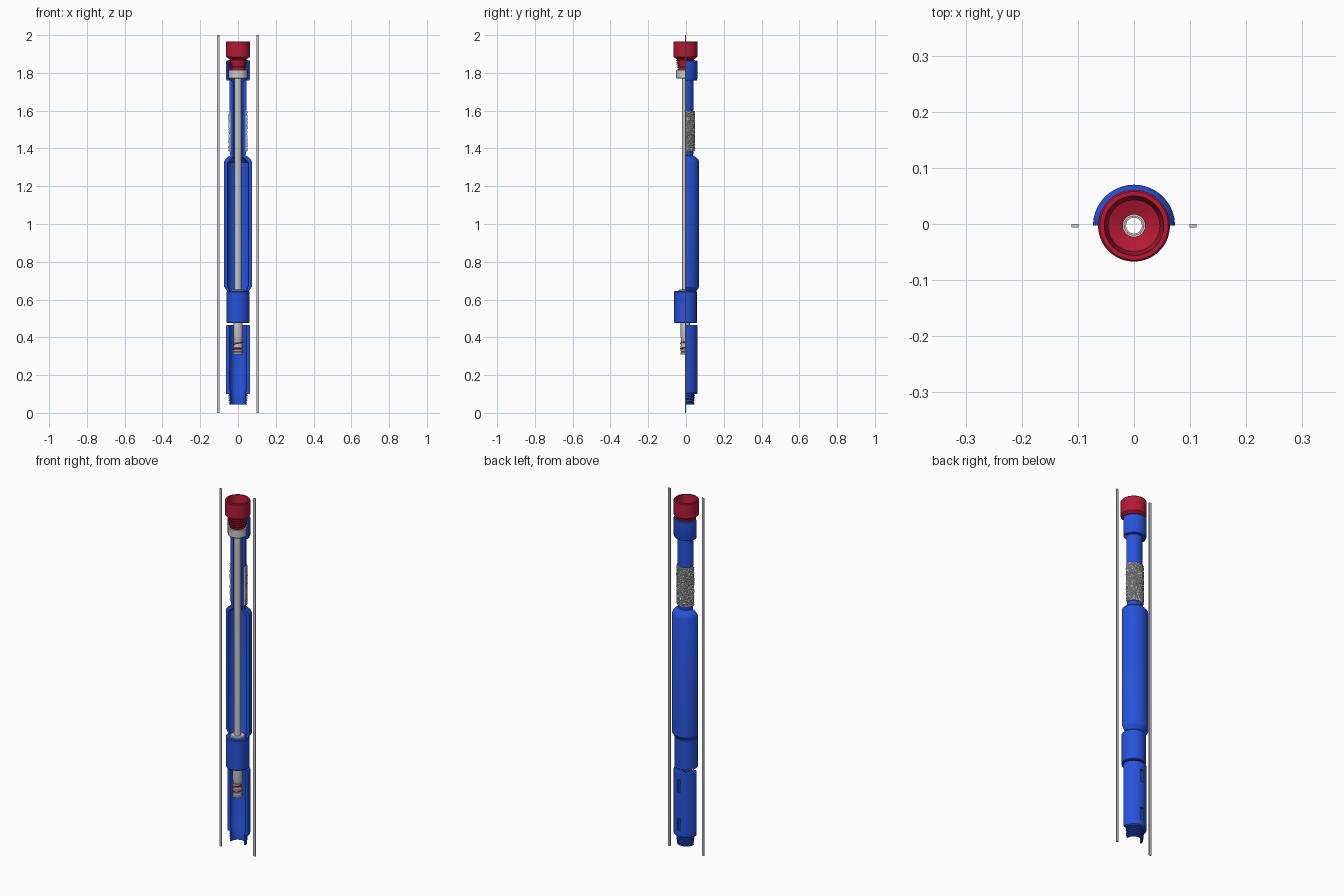
import bpy, bmesh, math, random
from mathutils import Vector

if "Cube" in bpy.data.objects:
    bpy.data.objects.remove(bpy.data.objects["Cube"])

random.seed(4)
AX = -0.003          # y of the tool axis
HALF, FULL = math.pi, 2 * math.pi


def material(name, rgb):
    m = bpy.data.materials.new(name)
    m.diffuse_color = (*rgb, 1)
    m.use_nodes = True
    m.node_tree.nodes["Principled BSDF"].inputs["Base Color"].default_value = m.diffuse_color
    return m


BLUE = material("blue_paint", (0.02, 0.085, 0.7))
RED = material("red_paint", (0.47, 0.01, 0.035))


def finish(name, bm, mat=None, smooth=True):
    bmesh.ops.recalc_face_normals(bm, faces=bm.faces)
    me = bpy.data.meshes.new(name)
    bm.to_mesh(me)
    bm.free()
    ob = bpy.data.objects.new(name, me)
    bpy.context.collection.objects.link(ob)
    if mat:
        me.materials.append(mat)
    if smooth:
        bpy.ops.object.select_all(action='DESELECT')
        ob.select_set(True)
        bpy.context.view_layer.objects.active = ob
        bpy.ops.object.shade_smooth_by_angle(angle=math.radians(30))
    return ob


def lathe(name, profile, mat=None, sweep=FULL, segs=64):
    """Revolve a closed (radius, z) loop; a half sweep keeps the back side."""
    bm = bmesh.new()
    closed = sweep == FULL
    rings = []
    for i in range(segs if closed else segs + 1):
        a = sweep * i / segs
        rings.append([bm.verts.new((r * math.cos(a), AX + r * math.sin(a), z)) for r, z in profile])
    n = len(profile)
    for i in range(segs):
        p, q = rings[i], rings[(i + 1) % len(rings)]
        for j in range(n):
            k = (j + 1) % n
            bm.faces.new((p[j], p[k], q[k], q[j]))
    if not closed:
        bm.faces.new(rings[0])
        bm.faces.new(rings[-1])
    return finish(name, bm, mat)


def thread(r0, z0, r1, z1, count, depth):
    """Sawtooth outline between two points."""
    pts = []
    for i in range(count):
        for f, d in ((0, 0), (0.45, 0), (0.55, depth), (0.9, depth)):
            t = (i + f) / count
            pts.append((r0 + (r1 - r0) * t - d, z0 + (z1 - z0) * t))
    return pts


def box(name, centre, size, mat=None):
    bm = bmesh.new()
    bmesh.ops.create_cube(bm, size=1)
    for v in bm.verts:
        v.co = Vector(centre) + Vector(v.co[i] * size[i] for i in range(3))
    return finish(name, bm, mat, smooth=False)


# casing wall slices
for side, label in ((-1, "left"), (1, "right")):
    box("casing_slice_" + label, (side * 0.105, AX, 1), (0.013, 0.006, 2))

# red top connection: threaded neck and open cup
lathe("top_connection",
      [(0.020, 1.815)] + thread(0.041, 1.815, 0.052, 1.875, 5, 0.006)
      + [(0.052, 1.877), (0.064, 1.885), (0.064, 1.963), (0.061, 1.967),
         (0.053, 1.967), (0.046, 1.90), (0.020, 1.89)], RED)

# grey mandrel: head, long tube, lower end
lathe("mandrel_head", [(0.0175, 1.77), (0.047, 1.77), (0.050, 1.774), (0.050, 1.815), (0.0175, 1.815)])
lathe("mandrel_tube", [(0.014, 0.32), (0.0175, 0.32), (0.0175, 1.90), (0.014, 1.90)], segs=48)
lathe("mandrel_flange", [(0.0175, 0.60), (0.038, 0.60), (0.038, 0.648), (0.034, 0.652), (0.0175, 0.652)])
lathe("mandrel_lower_sleeve", [(0.0175, 0.385), (0.021, 0.385), (0.025, 0.40), (0.025, 0.48), (0.0175, 0.48)])
lathe("mandrel_end", [(0.014, 0.31)] + thread(0.027, 0.31, 0.027, 0.38, 4, 0.004)
      + [(0.025, 0.385), (0.014, 0.385)])

# red helical insert around the lower end
cu = bpy.data.curves.new("helix_insert", 'CURVE')
cu.dimensions = '3D'
cu.bevel_depth = 0.004
cu.bevel_resolution = 2
cu.use_fill_caps = True
sp = cu.splines.new('POLY')
sp.points.add(72)
for i, p in enumerate(sp.points):
    a = FULL * 2 * i / 72
    p.co = (0.0245 * math.cos(a), AX + 0.0245 * math.sin(a), 0.32 + 0.055 * i / 72, 1)
cu.materials.append(RED)
bpy.context.collection.objects.link(bpy.data.objects.new("helix_insert", cu))

# blue half shells
lathe("top_housing",
      [(0.026, 1.60), (0.044, 1.60), (0.044, 1.76), (0.060, 1.76), (0.064, 1.77), (0.064, 1.862),
       (0.061, 1.866), (0.054, 1.866), (0.052, 1.768), (0.026, 1.755)], BLUE, HALF, 40)
lathe("screen_base_pipe", [(0.026, 1.37), (0.040, 1.37), (0.040, 1.60), (0.026, 1.60)], BLUE, HALF, 40)
lathe("main_barrel",
      [(0.044, 0.645), (0.058, 0.645), (0.073, 0.667), (0.073, 1.33), (0.069, 1.34), (0.054, 1.356),
       (0.040, 1.362), (0.043, 1.382), (0.026, 1.382), (0.026, 1.355), (0.056, 1.325),
       (0.056, 0.675)], BLUE, HALF, 48)
lathe("full_ring", [(0.025, 0.475), (0.057, 0.475), (0.060, 0.479), (0.060, 0.641), (0.057, 0.645),
                    (0.040, 0.645), (0.040, 0.60), (0.025, 0.60)], BLUE)
shell = lathe("lower_housing",
              [(0.040, 0.045)] + thread(0.047, 0.045, 0.052, 0.10, 6, 0.005)
              + [(0.052, 0.10), (0.060, 0.10), (0.064, 0.105), (0.064, 0.46), (0.060, 0.466), (0.044, 0.466),
                 (0.044, 0.12), (0.040, 0.11)], BLUE, HALF, 48)

# slot pockets in the back of the lower housing
for z in (0.17, 0.385):
    cutter = box("slot_cutter", (0, AX + 0.066, z), (0.018, 0.024, 0.07))
    cutter.hide_render = True
    mod = shell.modifiers.new("slot", 'BOOLEAN')
    mod.operation = 'DIFFERENCE'
    mod.object = cutter
    bpy.context.view_layer.objects.active = shell
    bpy.ops.object.modifier_apply(modifier=mod.name)
    bpy.data.objects.remove(cutter)

# rough gravel screen: half tube with jittered surface
bm = bmesh.new()
U, V = 44, 60
grid = []
for i in range(U + 1):
    a = HALF * i / U
    col = []
    for j in range(V + 1):
        edge = j in (0, V)
        r = 0.048 if edge else 0.049 + random.uniform(-0.0035, 0.0025)
        b = a if i in (0, U) else a + random.uniform(-0.02, 0.02)
        z = 1.384 + 0.214 * j / V + (0 if edge else random.uniform(-0.001, 0.001))
        col.append(bm.verts.new((r * math.cos(b), AX + r * math.sin(b), z)))
    grid.append(col)
inner = [[bm.verts.new((0.040 * math.cos(HALF * i / U), AX + 0.040 * math.sin(HALF * i / U),
                        1.384 + 0.214 * j / V)) for j in range(V + 1)] for i in range(U + 1)]
for i in range(U):
    for j in range(V):
        for g in (grid, inner):
            bm.faces.new((g[i][j], g[i + 1][j], g[i + 1][j + 1], g[i][j + 1]))
    for j in (0, V):
        bm.faces.new((grid[i][j], grid[i + 1][j], inner[i + 1][j], inner[i][j]))
for i in (0, U):
    for j in range(V):
        bm.faces.new((grid[i][j], grid[i][j + 1], inner[i][j + 1], inner[i][j]))
finish("gravel_screen", bm, smooth=False)
